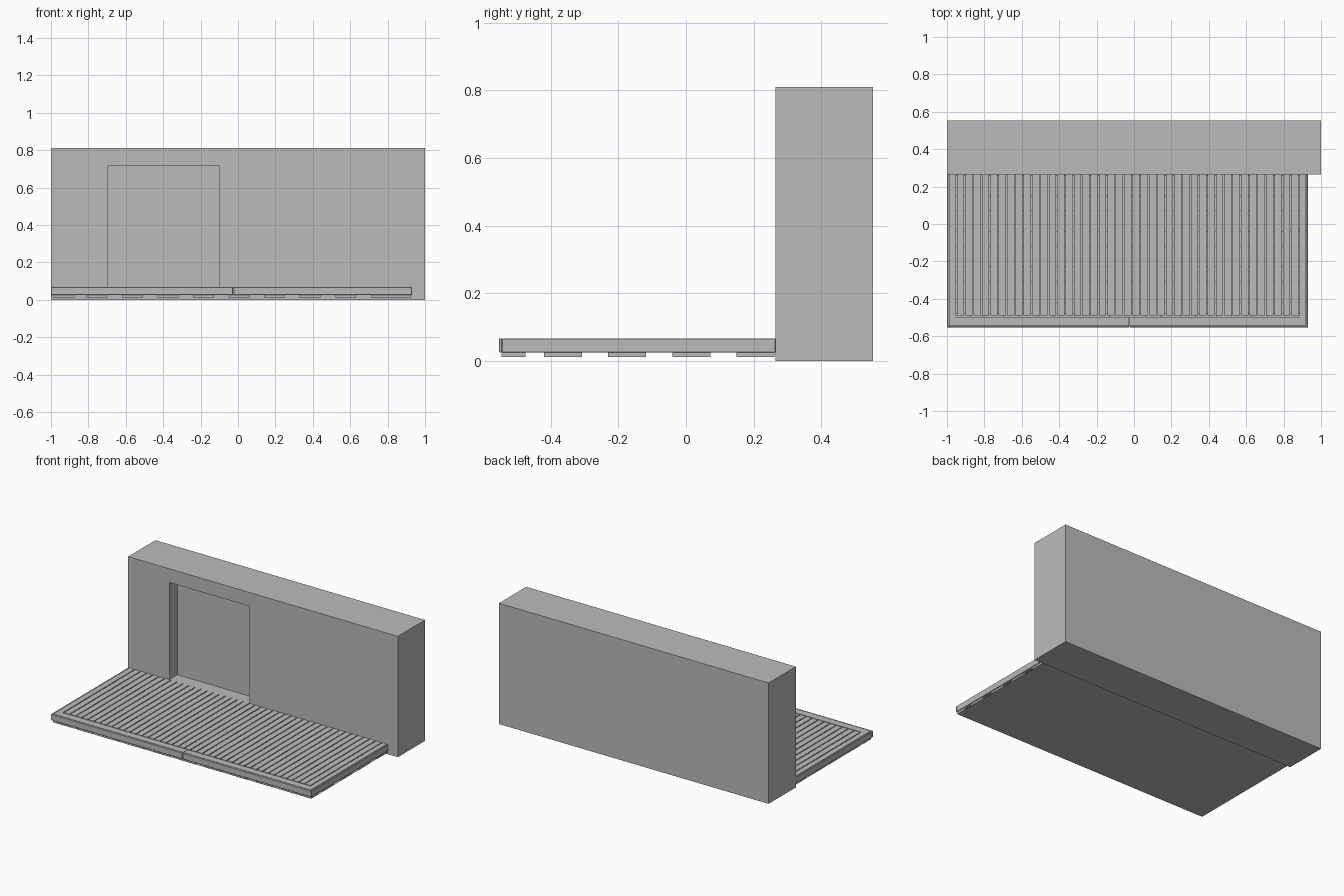
import bpy
import bmesh
from mathutils import Vector

if "Cube" in bpy.data.objects:
    bpy.data.objects.remove(bpy.data.objects["Cube"])

GREY = (0.5, 0.5, 0.5, 1)
mat = bpy.data.materials.new("plain grey")
mat.use_nodes = True
mat.diffuse_color = GREY
mat.node_tree.nodes["Principled BSDF"].inputs["Base Color"].default_value = GREY


def add_box(bm, lo, hi):
    """Add an axis-aligned box between two corners."""
    lo, hi = Vector(lo), Vector(hi)
    verts = bmesh.ops.create_cube(bm, size=1)["verts"]
    for v in verts:
        v.co = (lo + hi) / 2 + v.co * (hi - lo)
    return verts


def finish(bm, name, bevel=0):
    mesh = bpy.data.meshes.new(name)
    bm.to_mesh(mesh)
    bm.free()
    mesh.materials.append(mat)
    obj = bpy.data.objects.new(name, mesh)
    bpy.context.collection.objects.link(obj)
    if bevel:
        mod = obj.modifiers.new("soft edges", "BEVEL")
        mod.width = bevel
        mod.segments = 1
    return obj


def boxes(name, corners, bevel=0):
    bm = bmesh.new()
    for lo, hi in corners:
        add_box(bm, lo, hi)
    return finish(bm, name, bevel)


# Main levels and extents
WALL_Y, BACK_Y, WALL_TOP = 0.265, 0.553, 0.81
LEFT, RIGHT, FRONT = -1.0, 0.93, -0.553
DECK_LOW, DECK_TOP = 0.025, 0.067
GAP, SKIN, JOINT = 0.006, 0.009, -0.025

# Wall block with a recessed door opening
bm = bmesh.new()
add_box(bm, (-1, WALL_Y, 0), (1, BACK_Y, WALL_TOP))
bm.normal_update()
door = next(f for f in bm.faces if f.normal.y < -0.9)
bmesh.ops.inset_individual(bm, faces=[door], thickness=0.1)
for v in door.verts:
    v.co.x = -0.695 if v.co.x < 0 else -0.10
    v.co.z = DECK_TOP if v.co.z < WALL_TOP / 2 else 0.718
new = bmesh.ops.extrude_discrete_faces(bm, faces=[door])["faces"][0]
bmesh.ops.translate(bm, verts=new.verts[:], vec=(0, 0.085, 0))
finish(bm, "wall")

# Deck boards running front to back, with narrow gaps
first, last, count = -0.95, 0.882, 41
pitch = (last - first) / count
edge_front = -0.493
boards = []
for i in range(count):
    x = first + i * pitch
    boards.append(((x + GAP / 2, edge_front + GAP / 2, DECK_LOW),
                   (x + pitch - GAP / 2, WALL_Y, DECK_TOP)))
boxes("deck_boards", boards)

# Border boards around the deck
inner_l, inner_r, inner_f = LEFT + SKIN + 0.002, RIGHT - SKIN - 0.002, FRONT + SKIN + 0.001
border = [
    ((inner_l, edge_front - GAP / 2, DECK_LOW), (first - GAP / 2, WALL_Y, DECK_TOP)),
    ((last + GAP / 2, edge_front - GAP / 2, DECK_LOW), (inner_r, WALL_Y, DECK_TOP)),
    ((inner_l, inner_f, DECK_LOW), (JOINT - 0.001, edge_front - GAP / 2, DECK_TOP)),
    ((JOINT + 0.001, inner_f, DECK_LOW), (inner_r, edge_front - GAP / 2, DECK_TOP)),
]
boxes("border_boards", border)

# Upright fascia boards on the three open sides
fascia = [
    ((LEFT, FRONT, DECK_LOW), (JOINT - 0.002, FRONT + SKIN, DECK_TOP)),
    ((JOINT + 0.002, FRONT, DECK_LOW), (RIGHT, FRONT + SKIN, DECK_TOP)),
    ((LEFT, FRONT + SKIN, DECK_LOW), (LEFT + SKIN, WALL_Y, DECK_TOP)),
    ((RIGHT - SKIN, FRONT + SKIN, DECK_LOW), (RIGHT, WALL_Y, DECK_TOP)),
]
boxes("fascia_boards", fascia, bevel=0.002)

# Grid of support pads, with trimmed pads along the outer edges
PAD_LOW, PAD, STEP = 0.012, 0.112, 0.19
columns = [(-0.81 + i * STEP, -0.81 + i * STEP + PAD) for i in range(9)]
columns = [(-0.99, -0.875)] + columns + [(0.81, 0.925)]
rows = [(-0.545, -0.475)] + [(-0.42 + i * STEP, -0.42 + i * STEP + PAD) for i in range(4)]
boxes("support_pads", [((x0, y0, PAD_LOW), (x1, min(y1, WALL_Y), DECK_LOW))
                       for x0, x1 in columns for y0, y1 in rows])

# Thin ground sheet below the pads
bm = bmesh.new()
sheet = bmesh.ops.create_grid(bm, x_segments=1, y_segments=1, size=0.5)["verts"]
for v in sheet:
    v.co = (-0.99 if v.co.x < 0 else 0.925, -0.545 if v.co.y < 0 else WALL_Y, 0.011)
finish(bm, "ground_sheet")
